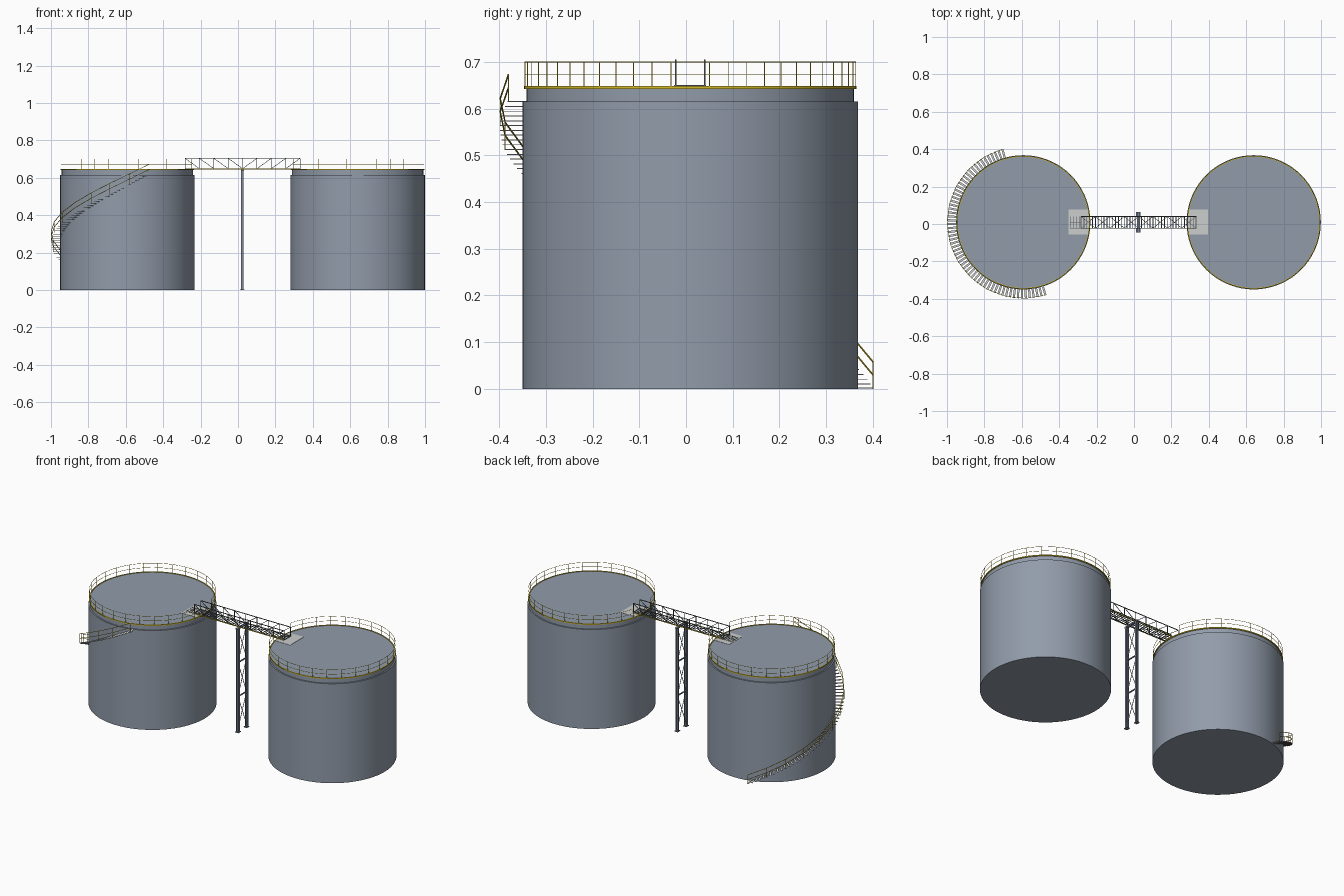
import bpy, bmesh
from math import sin, cos, radians
from mathutils import Vector, Matrix

if "Cube" in bpy.data.objects:
    bpy.data.objects.remove(bpy.data.objects["Cube"])


def material(name, colour):
    m = bpy.data.materials.new(name)
    m.use_nodes = True
    m.diffuse_color = (*colour, 1)
    m.node_tree.nodes["Principled BSDF"].inputs["Base Color"].default_value = (*colour, 1)
    return m


TANK = material("tank grey", (0.285, 0.33, 0.4))
YELLOW = material("safety yellow", (0.64, 0.48, 0.02))
DARK = material("dark steel", (0.1, 0.11, 0.12))
STEEL = material("blue grey steel", (0.2, 0.24, 0.31))
PLATE = material("light grey plate", (0.6, 0.62, 0.61))

CY = 0.009                      # shared centre line of the tanks and bridge
RAIL_R, ROOF, RAIL_H = 0.354, 0.645, 0.055


def finish(bm, name, mat, smooth=False):
    mesh = bpy.data.meshes.new(name)
    bmesh.ops.recalc_face_normals(bm, faces=bm.faces)
    bm.to_mesh(mesh)
    bm.free()
    mesh.materials.append(mat)
    ob = bpy.data.objects.new(name, mesh)
    bpy.context.collection.objects.link(ob)
    if smooth:
        bpy.ops.object.select_all(action='DESELECT')
        ob.select_set(True)
        bpy.context.view_layer.objects.active = ob
        bpy.ops.object.shade_smooth_by_angle(angle=radians(30))
    return ob


def box(bm, centre, size, turn=0):
    m = Matrix.Translation(centre) @ Matrix.Rotation(turn, 4, 'Z') @ Matrix.Diagonal((*size, 1))
    bmesh.ops.create_cube(bm, size=1, matrix=m)


def bar(bm, a, b, w=0.0025):
    a, b = Vector(a), Vector(b)
    d = b - a
    m = Matrix.Translation((a + b) / 2) @ d.to_track_quat('Z', 'Y').to_matrix().to_4x4()
    bmesh.ops.create_cube(bm, size=1, matrix=m @ Matrix.Diagonal((w, w, d.length, 1)))


def path(bm, pts, w):
    for a, b in zip(pts, pts[1:]):
        bar(bm, a, b, w)


def polar(cx, r, deg, z):
    return Vector((cx + r * cos(radians(deg)), CY + r * sin(radians(deg)), z))


def lathe(name, cx, profile, mat, steps=72):
    bm = bmesh.new()
    vs = [bm.verts.new((r, 0, z)) for r, z in profile]
    es = [bm.edges.new(p) for p in zip(vs, vs[1:])]
    bmesh.ops.spin(bm, geom=vs + es, cent=(0, 0, 0), axis=(0, 0, 1),
                   angle=radians(360), steps=steps)
    bmesh.ops.remove_doubles(bm, verts=bm.verts, dist=0.0001)
    bmesh.ops.translate(bm, verts=bm.verts, vec=(cx, CY, 0))
    return finish(bm, name, mat, True)


# Tanks with stepped rim, toe ring and guard rail open towards the bridge
POSTS, SX = 27, -0.592
for side, cx, gap in (("right", SX, 0), ("left", 0.64, 180)):
    lathe(side + "_tank", cx, [(0, 0), (0.359, 0), (0.359, 0.615), (0.351, 0.615),
                               (0.351, ROOF), (0, ROOF)], TANK)
    lathe(side + "_toe_ring", cx, [(0.351, 0.642), (0.356, 0.642), (0.356, 0.648),
                                   (0.351, 0.648), (0.351, 0.642)], YELLOW)
    posts, rails = bmesh.new(), bmesh.new()
    angles = [gap + 360 / POSTS * k for k in range(1, POSTS)]
    for a in angles:
        bar(posts, polar(cx, RAIL_R, a, ROOF), polar(cx, RAIL_R, a, ROOF + RAIL_H), 0.0018)
    arc = [angles[0] + (angles[-1] - angles[0]) * i / 75 for i in range(76)]
    for h in (0.5, 1):
        path(rails, [polar(cx, RAIL_R, a, ROOF + RAIL_H * h) for a in arc], 0.0015)
    finish(posts, side + "_rail_posts", YELLOW)
    finish(rails, side + "_guard_rails", YELLOW)

# Spiral stair around the right tank
START, SWEEP, STEPS, RISE, OUTER = 106, 181, 60, 0.615, 0.407
treads, posts, rails = bmesh.new(), bmesh.new(), bmesh.new()
for i in range(STEPS + 1):
    a, z = START + SWEEP * i / STEPS, max(0.002, RISE * i / STEPS)
    box(treads, polar(SX, 0.383, a, z), (0.048, 0.011, 0.002), radians(a))
corners = [(START + SWEEP * i / 12, RISE * i / 12) for i in range(13)]
for a, z in corners:
    bar(posts, polar(SX, OUTER, a, z), polar(SX, OUTER, a, z + 0.058), 0.002)
for h in (0.03, 0.058):
    path(rails, [polar(SX, OUTER, a, z + h) for a, z in corners], 0.0025)
finish(treads, "stair_treads", PLATE)
finish(posts, "stair_rail_posts", YELLOW)
finish(rails, "stair_rails", YELLOW)

# Bridge side trusses with diagonals falling towards the middle
X0, X1, HALF, LOW, TOP, PANELS = -0.283, 0.332, 0.031, 0.649, 0.704, 8
truss, floor, kick = bmesh.new(), bmesh.new(), bmesh.new()
xs = [X0 + (X1 - X0) * i / PANELS for i in range(PANELS + 1)]
for s in (-1, 1):
    y = CY + s * HALF
    for z in (LOW, TOP):
        bar(truss, (X0, y, z), (X1, y, z), 0.0035)
    box(kick, ((X0 + X1) / 2, y + s * 0.0025, LOW - 0.001), (X1 - X0, 0.0015, 0.005))
    for x in xs:
        bar(truss, (x, y, LOW), (x, y, TOP), 0.003)
    for i in range(PANELS):
        za, zb = (TOP, LOW) if i < PANELS / 2 else (LOW, TOP)
        bar(truss, (xs[i], y, za), (xs[i + 1], y, zb), 0.0025)
finish(truss, "bridge_trusses", DARK)
finish(kick, "bridge_kick_strips", YELLOW)

# Bridge floor: cross beams, X bracing and open grating
for i, x in enumerate(xs):
    bar(floor, (x, CY - HALF, LOW), (x, CY + HALF, LOW), 0.003)
    if i < PANELS:
        for s in (-HALF, HALF):
            bar(floor, (x, CY + s, LOW), (xs[i + 1], CY - s, LOW), 0.0025)
for i in range(41):
    x = X0 + (X1 - X0) * i / 40
    box(floor, (x, CY, LOW + 0.001), (0.004, 2 * HALF, 0.0015))
finish(floor, "bridge_floor", DARK)

# Landing plates and the low grating at the right tank end
for name, x in (("right_landing_plate", -0.295), ("left_landing_plate", 0.342)):
    bm = bmesh.new()
    box(bm, (x, CY + 0.002, 0.6455), (0.108, 0.132, 0.002))
    finish(bm, name, PLATE)
grating = bmesh.new()
for i in range(4):
    x = -0.338 + 0.015 * i
    bar(grating, (x, CY - HALF, 0.647), (x, CY + HALF, 0.647), 0.002)
for s in (-HALF, 0, HALF):
    bar(grating, (-0.341, CY + s, 0.647), (X0, CY + s, 0.647), 0.002)
finish(grating, "landing_grating", DARK)

# Support trestle: two flanged columns, feet, cross bars and X braces
MID, SPREAD = 0.023, 0.042
columns, braces = bmesh.new(), bmesh.new()
for s in (-1, 1):
    y = CY + s * SPREAD
    box(columns, (MID, y, 0.322), (0.014, 0.003, 0.644))
    for f in (-0.006, 0.006):
        box(columns, (MID + f, y, 0.322), (0.003, 0.014, 0.644))
    box(columns, (MID, y, 0.002), (0.022, 0.024, 0.004))
levels = [0.02, 0.22, 0.43, 0.638]
for z in levels[1:]:
    bar(braces, (MID, CY - SPREAD, z), (MID, CY + SPREAD, z), 0.006)
for za, zb in zip(levels, levels[1:]):
    for s in (-SPREAD, SPREAD):
        bar(braces, (MID, CY + s, za), (MID, CY - s, zb), 0.0025)
box(braces, (MID, CY, 0.641), (0.016, 0.108, 0.007))
finish(columns, "support_columns", STEEL)
finish(braces, "support_braces", STEEL)
